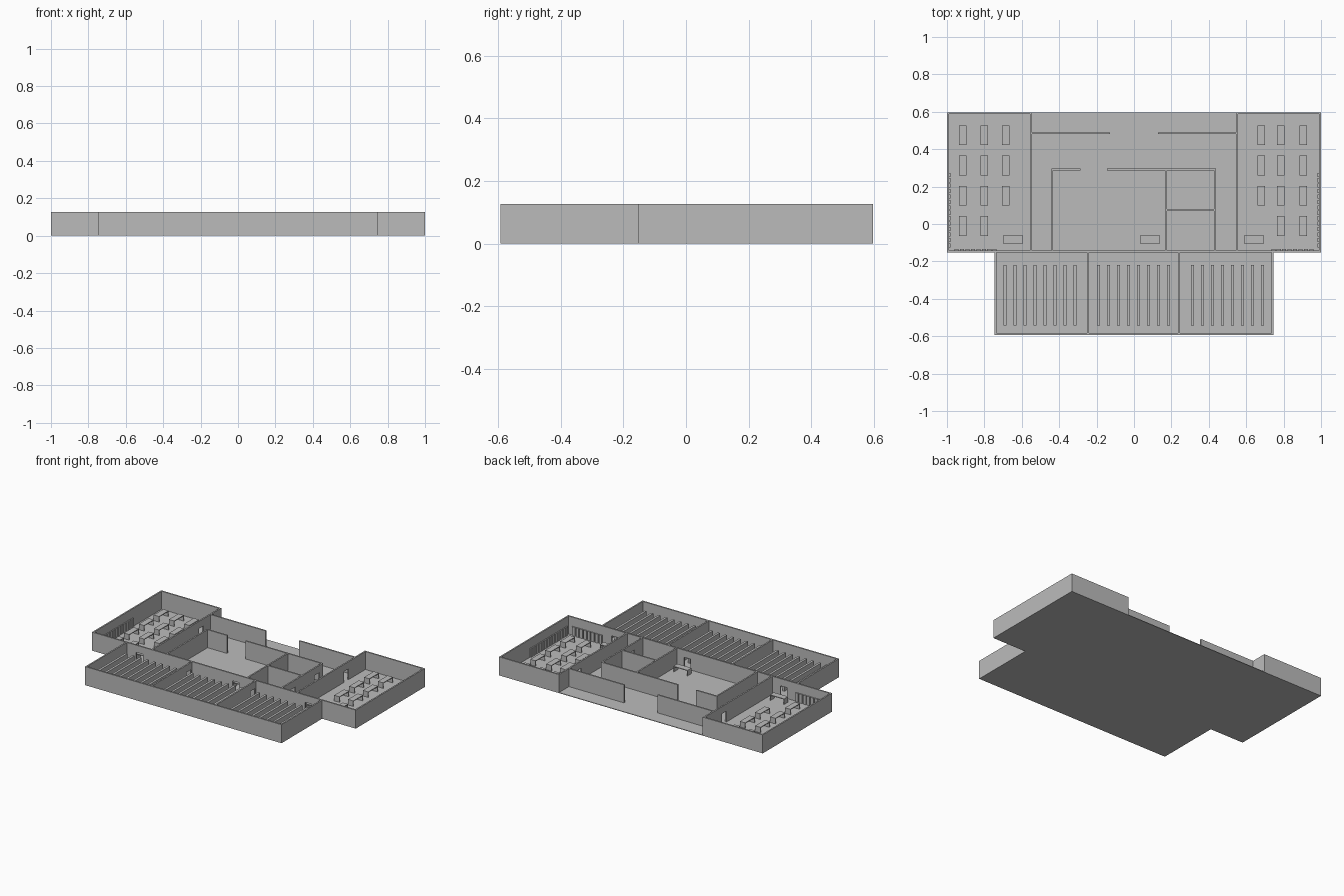
import bpy
import bmesh

cube = bpy.data.objects.get("Cube")
if cube:
    bpy.data.objects.remove(cube, do_unlink=True)

FLOOR, TOP, THICK, DOOR_W, DOOR_TOP = 0.004, 0.127, 0.01, 0.05, 0.078

grey = bpy.data.materials.new("plain grey")
grey.use_nodes = True
grey.diffuse_color = (0.5, 0.5, 0.5, 1)
grey.node_tree.nodes["Principled BSDF"].inputs["Base Color"].default_value = (0.5, 0.5, 0.5, 1)


def finish(bm, name):
    bmesh.ops.recalc_face_normals(bm, faces=bm.faces)
    mesh = bpy.data.meshes.new(name)
    bm.to_mesh(mesh)
    bm.free()
    mesh.materials.append(grey)
    obj = bpy.data.objects.new(name, mesh)
    bpy.context.collection.objects.link(obj)
    return obj


def add_box(bm, x0, x1, y0, y1, z0, z1):
    verts = bmesh.ops.create_cube(bm, size=1)["verts"]
    for v in verts:
        v.co = (x1 if v.co.x > 0 else x0,
                y1 if v.co.y > 0 else y0,
                z1 if v.co.z > 0 else z0)


def wall(name, axis, at, start, end, doors=()):
    """Wall centred on a line along one axis, with door openings under lintels."""
    bm = bmesh.new()

    def piece(a, b, z0):
        lo, hi = at - THICK / 2, at + THICK / 2
        span = (a, b, lo, hi) if axis == "x" else (lo, hi, a, b)
        add_box(bm, *span, z0, TOP)

    cursor = start
    for d in sorted(doors):
        piece(cursor, d - DOOR_W / 2, FLOOR)
        piece(d - DOOR_W / 2, d + DOOR_W / 2, DOOR_TOP)
        cursor = d + DOOR_W / 2
    piece(cursor, end, FLOOR)
    return finish(bm, name)


def desk(name, x, y, sx, sy):
    """Thin top on two end panels placed across the long direction."""
    bm = bmesh.new()
    x0, x1, y0, y1 = x - sx / 2, x + sx / 2, y - sy / 2, y + sy / 2
    top, leg = FLOOR + 0.038, 0.005
    add_box(bm, x0, x1, y0, y1, top - 0.005, top)
    if sx > sy:
        for a in (x0, x1 - leg):
            add_box(bm, a, a + leg, y0, y1, FLOOR, top - 0.005)
    else:
        for a in (y0, y1 - leg):
            add_box(bm, x0, x1, a, a + leg, FLOOR, top - 0.005)
    finish(bm, name)


# Floor slab: wide back block with a narrower front block
bm = bmesh.new()
outline = [(-1, 0.597), (-1, -0.153), (-0.745, -0.153), (-0.745, -0.593),
           (0.745, -0.593), (0.745, -0.153), (1, -0.153), (1, 0.597)]
face = bm.faces.new([bm.verts.new((x, y, 0)) for x, y in outline])
up = bmesh.ops.extrude_face_region(bm, geom=[face])["geom"]
for v in up:
    if isinstance(v, bmesh.types.BMVert):
        v.co.z = FLOOR
finish(bm, "floor")

# Outer walls of the two wings and the front block
for side, s in (("left", 1), ("right", -1)):
    wall(side + "_outer_wall", "y", s * 0.995, -0.153, 0.597)
    wall(side + "_inner_wall", "y", s * 0.55, -0.143, 0.587, [0.38])
    a, b = sorted((s * 0.545, s * 0.99))
    wall(side + "_back_wall", "x", 0.592, a, b)
    wall(side + "_front_side_wall", "y", s * 0.74, -0.593, -0.153)
    a, b = sorted((s * 0.127, s * 0.545))
    wall(side + "_entrance_wall", "x", 0.485, a, b)
wall("front_wall", "x", -0.588, -0.735, 0.735)
wall("cross_wall", "x", -0.148, -0.99, 0.99, [-0.64, 0.09, 0.64])
for s, x in (("right", -0.245), ("left", 0.24)):
    wall(s + "_front_partition", "y", x, -0.583, -0.153, [-0.19])

# Central rooms
wall("central_right_wall", "y", -0.437, -0.143, 0.297)
wall("central_left_wall", "y", 0.433, -0.143, 0.297, [-0.03, 0.23])
wall("central_partition", "y", 0.172, -0.143, 0.287)
wall("small_room_partition", "x", 0.075, 0.177, 0.428)
wall("central_back_wall_right", "x", 0.292, -0.432, -0.285)
wall("central_back_wall_left", "x", 0.292, -0.145, 0.428)

# Bookshelves in the three front rooms
for first in (-0.691, -0.19, 0.313):
    for i in range(8):
        x = first + i * 0.0535
        bm = bmesh.new()
        add_box(bm, x - 0.008, x + 0.008, -0.542, -0.22, FLOOR, 0.09)
        finish(bm, "bookshelf")

# Reading desks in the wings, the column nearest the hall one row shorter
for columns in ((-0.915, -0.8, -0.685), (0.905, 0.785, 0.68)):
    for c, x in enumerate(columns):
        for row in range(3 if c == 2 else 4):
            desk("reading_desk", x, 0.475 - row * 0.162, 0.04, 0.105)
for x in (-0.647, 0.085, 0.642):
    desk("staff_desk", x, -0.083, 0.108, 0.042)

# Low upright slats lining the outer corners of the wings
for side, s in (("left", 1), ("right", -1)):
    bm = bmesh.new()
    for i in range(14):
        y = -0.125 + i * 0.029
        a, b = sorted((s * 0.982, s * 0.99))
        add_box(bm, a, b, y, y + 0.022, FLOOR, 0.065)
    for i in range(8):
        x = s * (0.745 + i * 0.029)
        add_box(bm, x - 0.011, x + 0.011, -0.143, -0.135, FLOOR, 0.065)
    finish(bm, side + "_lockers")
